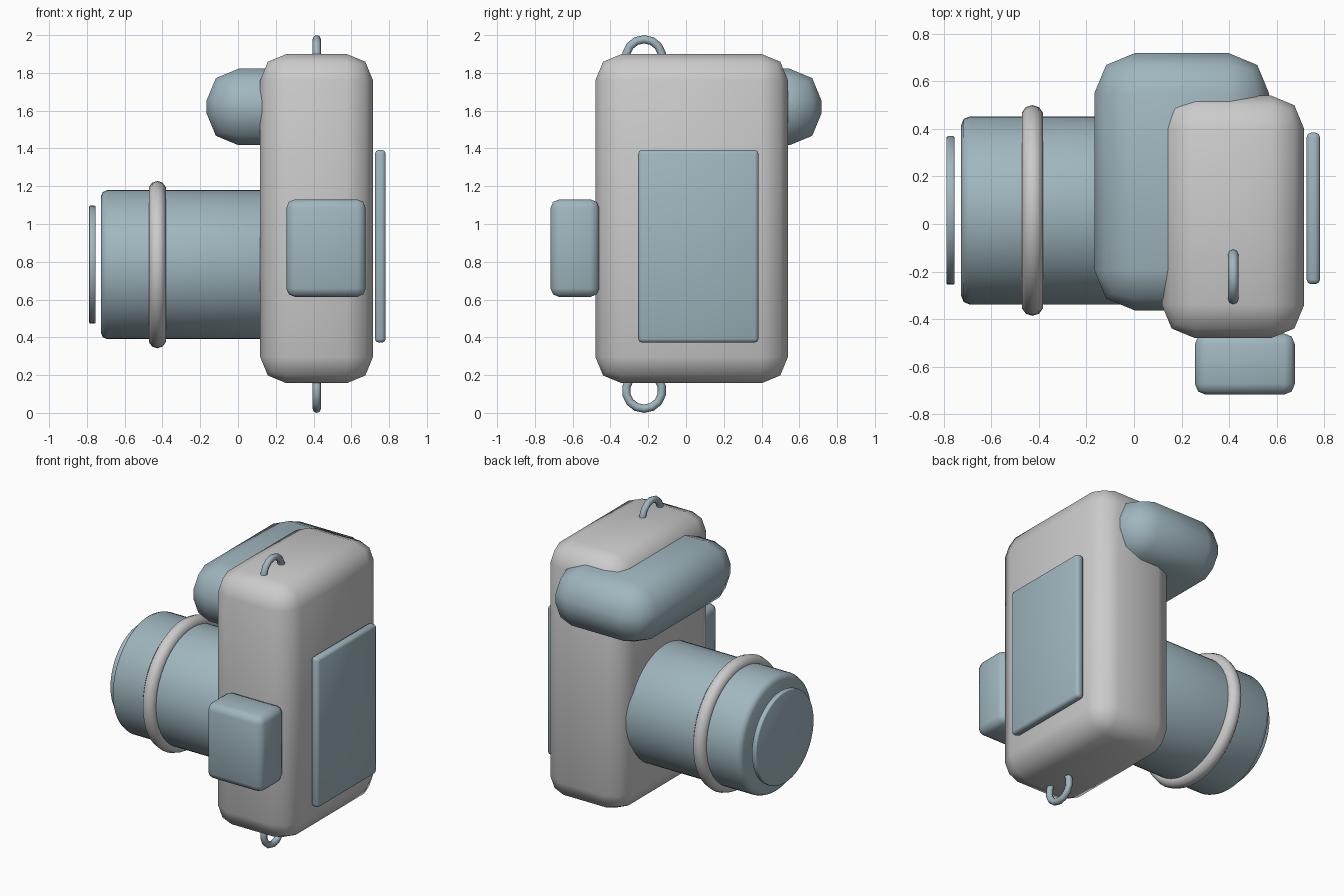
import bpy
from math import pi, radians

if "Cube" in bpy.data.objects:
    bpy.data.objects.remove(bpy.data.objects["Cube"])

blue_grey = bpy.data.materials.new("blue_grey")
blue_grey.diffuse_color = (0.35, 0.47, 0.52, 1)
blue_grey.use_nodes = True
blue_grey.node_tree.nodes["Principled BSDF"].inputs["Base Color"].default_value = blue_grey.diffuse_color


def finish(name, bevel=0, segments=2, coloured=True, angle=50):
    ob = bpy.context.object
    ob.name = name
    bpy.ops.object.transform_apply(location=False, rotation=True, scale=True)
    if bevel:
        mod = ob.modifiers.new("Bevel", 'BEVEL')
        mod.width = bevel
        mod.segments = segments
        mod.limit_method = 'ANGLE'
        mod.angle_limit = radians(40)
        bpy.ops.object.modifier_apply(modifier=mod.name)
    if coloured:
        ob.data.materials.append(blue_grey)
    bpy.ops.object.shade_smooth_by_angle(angle=radians(angle))
    return ob


def box(name, x, y, z, bevel, segments=2, coloured=True):
    spans = (x, y, z)
    bpy.ops.mesh.primitive_cube_add(size=1, location=[(a + b) / 2 for a, b in spans])
    bpy.context.object.scale = [b - a for a, b in spans]
    return finish(name, bevel, segments, coloured)


def disc(name, x0, x1, radius, bevel):
    bpy.ops.mesh.primitive_cylinder_add(vertices=48, radius=radius, depth=x1 - x0,
                                        location=((x0 + x1) / 2, LENS_Y, LENS_Z),
                                        rotation=(0, pi / 2, 0))
    return finish(name, bevel)


def torus(name, loc, major, minor, seg, minor_seg, coloured=True):
    bpy.ops.mesh.primitive_torus_add(location=loc, rotation=(0, pi / 2, 0),
                                     major_radius=major, minor_radius=minor,
                                     major_segments=seg, minor_segments=minor_seg)
    return finish(name, coloured=coloured, angle=65)


LENS_Y, LENS_Z = 0.057, 0.785

# Camera body standing on its end, with the grip wrapped round a corner
box("body", (0.117, 0.715), (-0.48, 0.54), (0.157, 1.9), 0.14, coloured=False)
box("hand_grip", (-0.167, 0.568), (-0.363, 0.718), (1.417, 1.822), 0.17)

# Viewfinder housing and rear screen
box("viewfinder", (0.256, 0.676), (-0.717, -0.46), (0.614, 1.13), 0.045)
box("screen", (0.725, 0.782), (-0.253, 0.384), (0.372, 1.392), 0.02)

# Lens barrel, focus ring and front glass
disc("lens_barrel", -0.726, 0.2, 0.395, 0.035)
disc("front_glass", -0.788, -0.754, 0.312, 0.006)
torus("focus_ring", (-0.427, LENS_Y, LENS_Z), 0.396, 0.047, 48, 10, coloured=False)

# Strap loops at both ends
for name, z in (("lower_strap_loop", 0.118), ("upper_strap_loop", 1.882)):
    torus(name, (0.417, -0.222, z), 0.096, 0.022, 14, 8)
